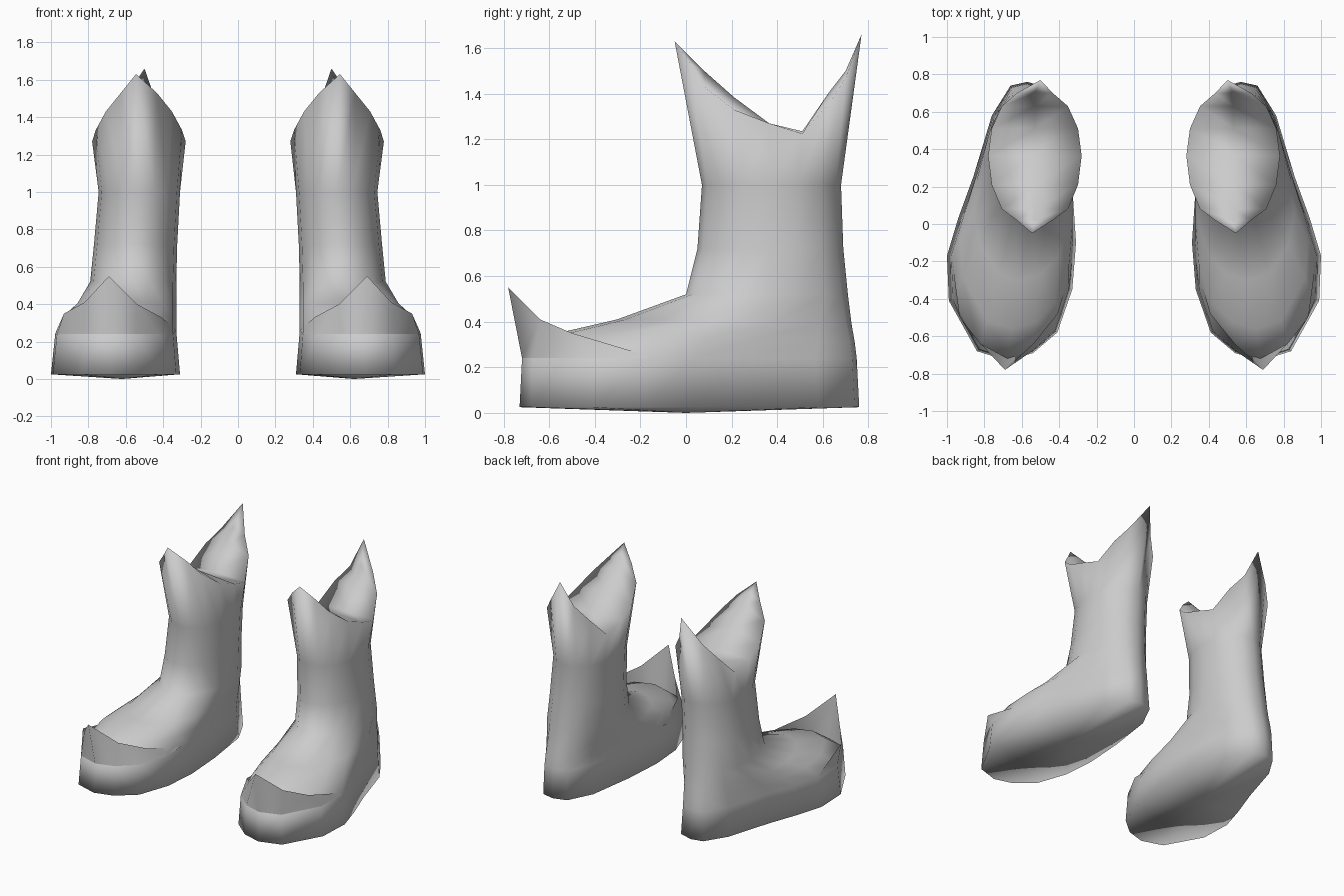
import bpy, bmesh, math

if "Cube" in bpy.data.objects:
    bpy.data.objects.remove(bpy.data.objects["Cube"], do_unlink=True)

mat = bpy.data.materials.new("plain grey")
mat.use_nodes = True
grey = (0.6, 0.6, 0.6, 1)
mat.diffuse_color = grey
mat.node_tree.nodes["Principled BSDF"].inputs["Base Color"].default_value = grey

N = 16  # points round every ring: 0 is the front, 8 the back


def lerp(a, b, t):
    return a + (b - a) * t


def oval(x0, x1, y0, y1, z):
    """Level oval ring between the given limits."""
    return [((x0 + x1) / 2 + (x1 - x0) / 2 * math.sin(2 * math.pi * i / N),
             (y0 + y1) / 2 - (y1 - y0) / 2 * math.cos(2 * math.pi * i / N), z)
            for i in range(N)]


def blend(a, b, t, front, back):
    """Ring between two rings, sloping from front height to back height."""
    ring = []
    for i, (p, q) in enumerate(zip(a, b)):
        s = (1 - math.cos(2 * math.pi * i / N)) / 2
        ring.append((lerp(p[0], q[0], t), lerp(p[1], q[1], t), lerp(front, back, s)))
    return ring


def skin(bm, rings, closed=True):
    """Join a stack of rings with faces and return their vertices."""
    rows = [[bm.verts.new(p) for p in r] for r in rings]
    n = len(rows[0])
    for low, high in zip(rows, rows[1:]):
        for i in range(n if closed else n - 1):
            j = (i + 1) % n
            bm.faces.new((low[i], low[j], high[j], high[i]))
    return rows


def finish(name, bm):
    """Turn the mesh into a smooth, mirrored object."""
    me = bpy.data.meshes.new(name)
    bm.to_mesh(me)
    bm.free()
    me.materials.append(mat)
    for p in me.polygons:
        p.use_smooth = True
    ob = bpy.data.objects.new(name, me)
    bpy.context.collection.objects.link(ob)
    mirror = ob.modifiers.new("pair", "MIRROR")
    mirror.use_mirror_merge = False


# Sole outline, from the toe round the outer side to the heel and back
outline = [(0.68, -0.73), (0.84, -0.68), (0.99, -0.41), (1.0, -0.17),
           (0.94, 0.03), (0.86, 0.25), (0.76, 0.58), (0.66, 0.74),
           (0.57, 0.76), (0.47, 0.73), (0.38, 0.55), (0.33, 0.2),
           (0.31, -0.1), (0.33, -0.35), (0.41, -0.58), (0.54, -0.69)]
sole = [(x, y, 0.025) for x, y in outline]
wall = [(lerp(x, 0.62, 0.06), y * 0.985, 0.24) for x, y in outline]

# Shaft rings
ankle = oval(0.33, 0.79, 0.0, 0.71, 0.52)
calf = oval(0.325, 0.77, 0.05, 0.69, 0.72)
neck = oval(0.31, 0.745, 0.07, 0.68, 1.0)

# Rim with its front and back peaks
rim_y = [-0.05, 0.02, 0.08, 0.21, 0.365, 0.51, 0.63, 0.70, 0.77]
rim_z = [1.63, 1.53, 1.43, 1.33, 1.27, 1.225, 1.36, 1.47, 1.66]
rim = [(p[0], rim_y[min(i, N - i)], rim_z[min(i, N - i)])
       for i, p in enumerate(oval(0.28, 0.78, 0, 1, 0))]
rim[0] = (0.545, -0.05, 1.63)
rim[8] = (0.5, 0.77, 1.66)

# Boot: sole, side wall, instep and shaft
bm = bmesh.new()
rows = skin(bm, [sole, wall,
                 blend(wall, ankle, 0.22, 0.35, 0.31),
                 blend(wall, ankle, 0.58, 0.41, 0.39),
                 ankle, calf, neck, rim])
heart = bm.verts.new((0.62, 0.0, 0.0))
for i in range(N):
    bm.faces.new((heart, rows[0][(i + 1) % N], rows[0][i]))

# Saddle closing the top: a spine that dips between the two peaks
spine_z = [1.56, 1.50, 1.385, 1.27, 1.235, 1.41, 1.50]
top = rows[-1]
spine = [top[0]] + [bm.verts.new((0.53, rim_y[k + 1], z))
                    for k, z in enumerate(spine_z)] + [top[8]]
for i in range(8):
    for a, b, flip in ((top[i], top[i + 1], False),
                       (top[-i % N], top[-i - 1], True)):
        corners = list(dict.fromkeys((a, b, spine[i + 1], spine[i])))
        bm.faces.new(corners[::-1] if flip else corners)
finish("boot", bm)

# Toe flap: pointed collar standing on the wall round the toe
base = [wall[i % N] for i in range(13, 20)]
edge = [(0.33, -0.2, 0.26), (0.41, -0.48, 0.33), (0.54, -0.64, 0.40),
        (0.69, -0.78, 0.55), (0.82, -0.64, 0.41), (0.93, -0.5, 0.35),
        (0.97, -0.2, 0.26)]
bm = bmesh.new()
skin(bm, [base, edge], closed=False)
finish("toe_flap", bm)
